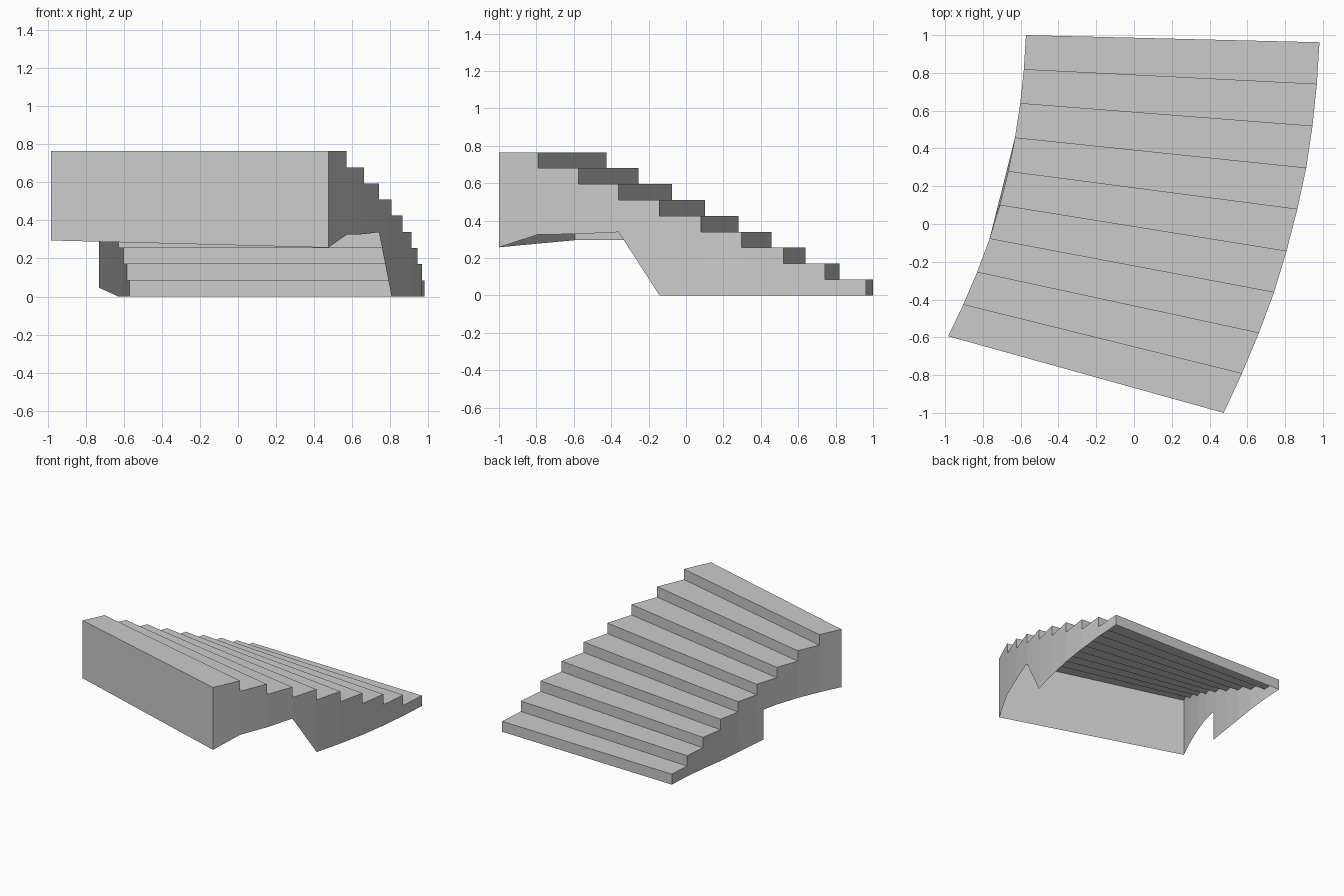
import bpy

if "Cube" in bpy.data.objects:
    bpy.data.objects.remove(bpy.data.objects["Cube"])

STEPS, RISE = 9, 0.085
# Plan outline of the curved flight, front (high) to back (low)
right = [(.475, -1), (.572, -.79), (.662, -.575), (.742, -.36), (.808, -.142),
         (.865, .08), (.912, .298), (.945, .52), (.968, .742), (.982, .962)]
left = [(-.984, -.594), (-.903, -.425), (-.83, -.253), (-.764, -.076), (-.71, .102),
        (-.665, .28), (-.63, .458), (-.602, .64), (-.583, .82), (-.572, 1)]
h = [RISE * (STEPS - i) for i in range(STEPS + 1)]


def chord(t):
    """Point on the straight lower edge of the left wall (divisions 3 to 6)."""
    (x0, y0), (x1, y1) = left[3], left[6]
    return x0 + (x1 - x0) * t, y0 + (y1 - y0) * t


# Lower edges of the walls, one point per division
right_low = [(x, y, z) for (x, y), z in zip(right, [.257, .325, .328, .338] + [0] * 6)]
left_low = [(x, y, z) for (x, y), z in zip(left, [.295, .296, .296, .292] + [0] * 6)]
left_low[4] = (*chord(.333), .041)
left_low[5] = (*chord(.667), .021)
left_notch = [(*chord(.235), .29), (*chord(.235), .046)]


def make(name, faces, flip=False):
    verts, index, polys = [], {}, []
    for face in faces:
        ids = []
        for p in face:
            key = tuple(round(c, 4) for c in p)
            if key not in index:
                index[key] = len(verts)
                verts.append(key)
            if index[key] not in ids:
                ids.append(index[key])
        polys.append(ids[::-1] if flip else ids)
    mesh = bpy.data.meshes.new(name)
    mesh.from_pydata(verts, [], polys)
    mesh.update()
    obj = bpy.data.objects.new(name, mesh)
    bpy.context.collection.objects.link(obj)
    return obj


def wall(name, top, low, notch, flip):
    faces = []
    for i in range(STEPS):
        a, b = top[i], top[i + 1]
        extra = notch if i == 3 else []
        faces.append([(*a, h[i]), low[i], *extra, low[i + 1], (*b, h[i + 1]), (*b, h[i])])
    return make(name, faces, flip)


# Treads and risers, open underneath
steps = []
for i in range(STEPS):
    a, b, c, d = left[i], right[i], right[i + 1], left[i + 1]
    steps.append([(*p, h[i]) for p in (a, b, c, d)])
    steps.append([(*d, h[i]), (*c, h[i]), (*c, h[i + 1]), (*d, h[i + 1])])
make("steps", steps)

# Curved side walls with the cut-away lower edges
wall("right_wall", right, right_low, [], False)
wall("left_wall", left, left_low, left_notch, True)

# Tall panel closing the high end
make("front_panel", [[left_low[0], right_low[0], (*right[0], h[0]), (*left[0], h[0])]])
